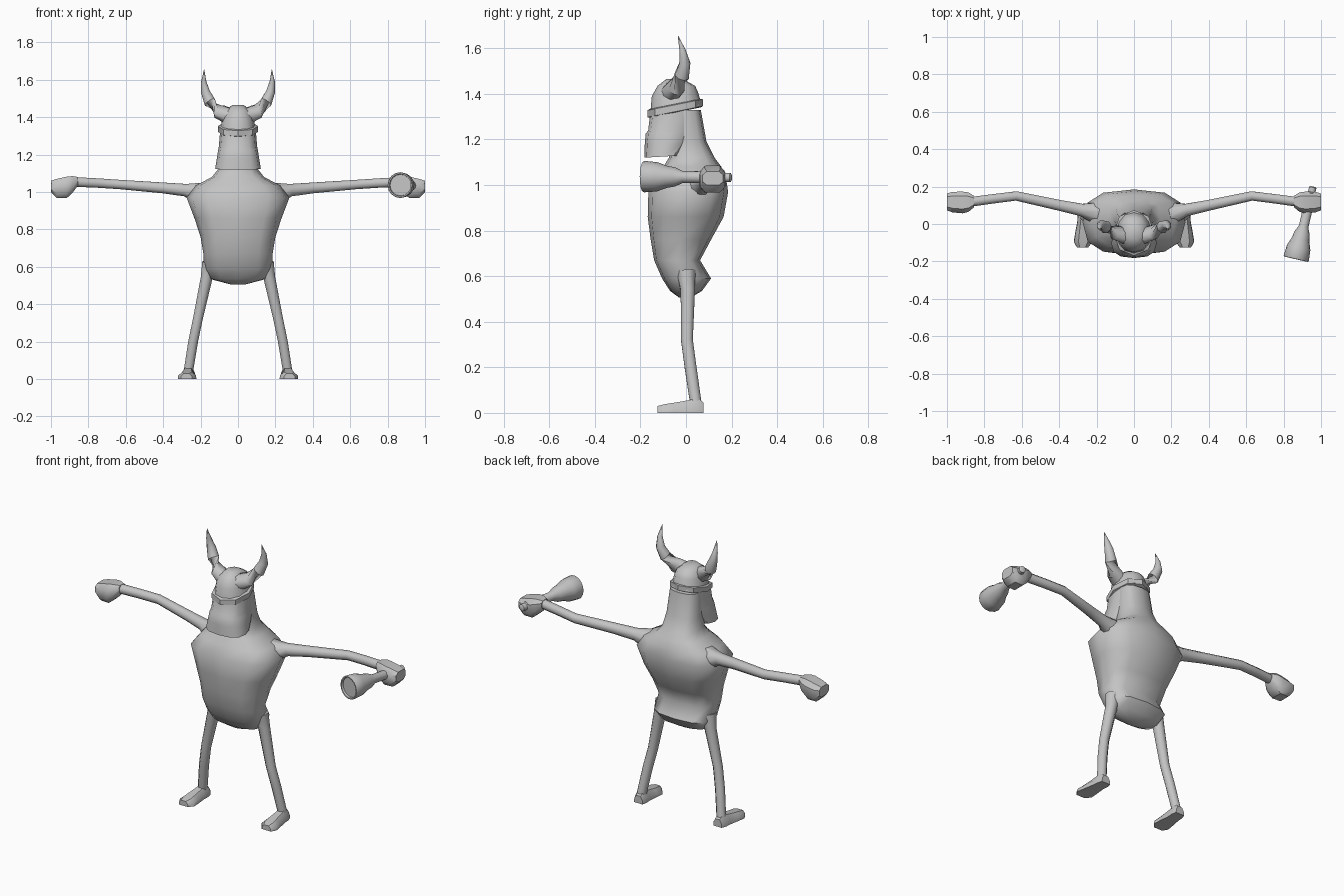
import bpy, bmesh, math
from mathutils import Vector

grey = bpy.data.materials.new("plain grey")
grey.diffuse_color = (0.55, 0.55, 0.55, 1)


def loft(name, rings, angle=45):
    """Skin a list of equal-length point rings and cap both ends."""
    bm = bmesh.new()
    vs = [[bm.verts.new(p) for p in r] for r in rings]
    n = len(vs[0])
    for a, b in zip(vs, vs[1:]):
        for i in range(n):
            j = (i + 1) % n
            bm.faces.new((a[i], a[j], b[j], b[i]))
    bm.faces.new(vs[0][::-1])
    bm.faces.new(vs[-1])
    bmesh.ops.recalc_face_normals(bm, faces=bm.faces[:])
    me = bpy.data.meshes.new(name)
    bm.to_mesh(me)
    bm.free()
    me.materials.append(grey)
    ob = bpy.data.objects.new(name, me)
    bpy.context.collection.objects.link(ob)
    bpy.ops.object.select_all(action='DESELECT')
    ob.select_set(True)
    bpy.context.view_layer.objects.active = ob
    bpy.ops.object.shade_smooth_by_angle(angle=math.radians(angle))
    return ob


def section(z, hw, yf, yb, n=12, p=2.4, tilt=0.0):
    """Rounded-box ring at height z; tilt raises the back."""
    cy, ry = (yf + yb) / 2, (yb - yf) / 2
    pts = []
    for i in range(n):
        a = 2 * math.pi * i / n + math.pi / 2
        c, s = math.cos(a), math.sin(a)
        x = math.copysign(abs(c) ** (2 / p), c) * hw
        y = math.copysign(abs(s) ** (2 / p), s) * ry
        pts.append((x, cy + y, z + tilt * y))
    return pts


def tube(name, path, n=8, angle=50):
    """Tube through (x, y, z, radius) points with mitred bends."""
    P = [Vector(p[:3]) for p in path]
    rings = []
    for i, p in enumerate(P):
        t = (P[min(i + 1, len(P) - 1)] - P[max(i - 1, 0)]).normalized()
        ref = Vector((0, 1, 0)) if abs(t.z) > 0.6 else Vector((0, 0, 1))
        u = t.cross(ref).normalized()
        v = u.cross(t)
        r = path[i][3]
        rings.append([p + r * (u * math.cos(2 * math.pi * (k + .5) / n)
                               + v * math.sin(2 * math.pi * (k + .5) / n))
                      for k in range(n)])
    return loft(name, rings, angle)


# Torso with neck
loft("torso", [section(*s, p=2.7) for s in (
    (0.506, 0.04, -0.03, 0.02), (0.535, 0.15, -0.07, 0.07),
    (0.59, 0.182, -0.105, 0.11), (0.67, 0.185, -0.14, 0.062),
    (0.76, 0.20, -0.155, 0.11), (0.86, 0.233, -0.168, 0.165),
    (0.97, 0.275, -0.165, 0.185), (1.035, 0.225, -0.13, 0.175),
    (1.08, 0.14, -0.10, 0.155), (1.12, 0.108, -0.075, 0.125),
    (1.19, 0.10, -0.08, 0.09), (1.33, 0.09, -0.08, 0.065))], 60)

# Face and beard, with a small step at the moustache
loft("face", [section(z, hw, yf, yb, p=2.6, tilt=t) for z, hw, yf, yb, t in (
    (1.125, 0.122, -0.182, -0.02, 0.06), (1.18, 0.113, -0.181, 0.02, 0),
    (1.225, 0.106, -0.177, 0.04, 0), (1.24, 0.103, -0.166, 0.05, 0),
    (1.33, 0.095, -0.155, 0.06, 0))])

# Helmet dome and tilted band
loft("helmet", [section(z, hw, yf, yb, p=2.2, tilt=t) for z, hw, yf, yb, t in (
    (1.325, 0.098, -0.158, 0.07, 0.2), (1.40, 0.082, -0.150, 0.052, 0.1),
    (1.435, 0.068, -0.125, 0.04, 0), (1.462, 0.035, -0.085, 0.0, -0.1))])
loft("helmet_band", [section(z, hw, -0.048 - d, -0.048 + d, n=8, p=2.2, tilt=0.2)
     for z, hw, d in ((1.318, 0.095, 0.112), (1.322, 0.108, 0.122),
                      (1.352, 0.108, 0.122), (1.356, 0.095, 0.112))])

for side, s in (("left", -1), ("right", 1)):
    # Horn
    tube(side + "_horn", [(s * x, y, z, r) for x, y, z, r in (
        (0.045, -0.065, 1.405, 0.046), (0.10, -0.045, 1.43, 0.042),
        (0.15, -0.018, 1.48, 0.034), (0.174, -0.005, 1.535, 0.026),
        (0.183, -0.015, 1.59, 0.015), (0.181, -0.035, 1.655, 0.001))])
    # Arm
    tube(side + "_arm", [(s * x, y, z, r) for x, y, z, r in (
        (0.17, 0.05, 0.985, 0.075), (0.28, 0.075, 1.01, 0.036),
        (0.40, 0.10, 1.022, 0.031), (0.63, 0.15, 1.04, 0.027),
        (0.75, 0.135, 1.048, 0.027), (0.90, 0.115, 1.055, 0.028))])
    # Fist
    hand = []
    for x, yc, hy, zb, zt in ((0.855, 0.12, 0.03, 1.035, 1.08),
                              (0.885, 0.117, 0.052, 0.995, 1.085),
                              (0.915, 0.115, 0.058, 0.968, 1.082),
                              (0.97, 0.117, 0.055, 0.968, 1.07),
                              (1.0, 0.118, 0.045, 1.0, 1.06)):
        zc, hz = (zb + zt) / 2, (zt - zb) / 2
        hand.append([(s * x, yc + a * hy, zc + b * hz) for a, b in (
            (1, .5), (.6, 1), (-.6, 1), (-1, .5),
            (-1, -.5), (-.6, -1), (.6, -1), (1, -.5))])
    loft(side + "_hand", hand, 40)
    # Leg
    tube(side + "_leg", [(s * x, y, z, r) for x, y, z, r in (
        (0.15, 0.0, 0.62, 0.045), (0.168, 0.008, 0.54, 0.034),
        (0.215, 0.004, 0.32, 0.028), (0.24, 0.02, 0.20, 0.028),
        (0.267, 0.045, 0.03, 0.027))])
    # Foot: toes flare and turn slightly outward
    foot = []
    for y, xc, hw, h in ((0.077, 0.263, 0.028, 0.045), (0.05, 0.265, 0.036, 0.066),
                         (0.015, 0.267, 0.036, 0.056), (-0.05, 0.27, 0.045, 0.045),
                         (-0.095, 0.272, 0.050, 0.038), (-0.125, 0.275, 0.03, 0.03)):
        foot.append([(s * (xc + a * hw), y, b * h) for a, b in (
            (-1, 0), (1, 0), (.95, .5), (.5, 1), (-.5, 1), (-.95, .5))])
    loft(side + "_foot", foot, 40)

# Flared club held in one fist, with a recessed end
a, b = Vector((0.957, 0.2, 1.033)), Vector((0.866, -0.188, 1.037))
axis = (b - a).normalized()
length = (b - a).length
u = axis.cross(Vector((0, 0, 1))).normalized()
v = u.cross(axis)
profile = ((0, .012), (.005, .02), (.03, .02), (.035, .026), (.22, .026),
           (.255, .042), (.29, .048), (.335, .064), (length - .006, .069),
           (length, .066), (length, .059), (length - .012, .057))
loft("club", [[a + axis * t + r * (u * math.cos(math.pi * k / 8)
                                   + v * math.sin(math.pi * k / 8))
               for k in range(16)] for t, r in profile], 40)
